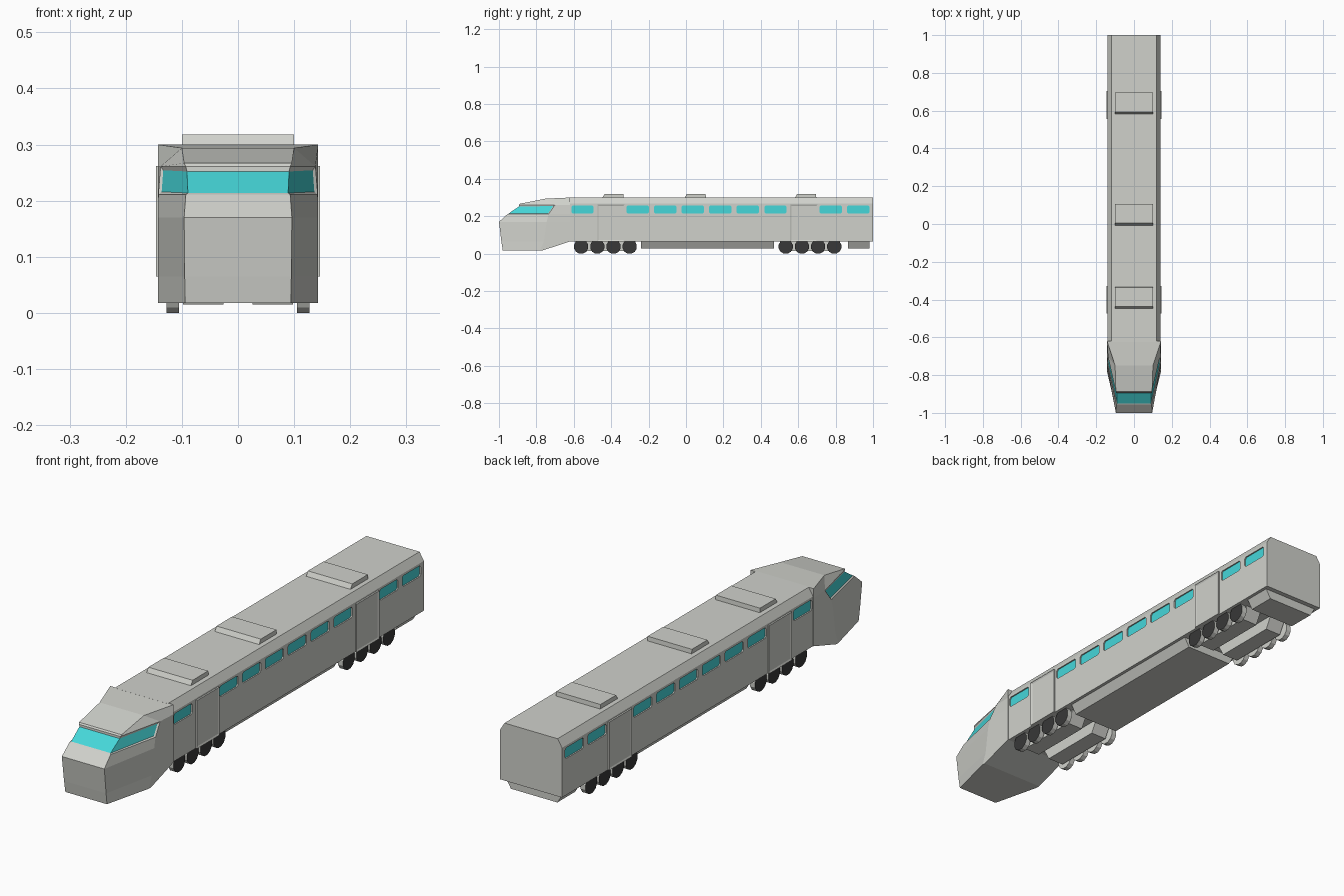
import bpy, bmesh, math
from mathutils import Matrix

if "Cube" in bpy.data.objects:
    bpy.data.objects.remove(bpy.data.objects["Cube"])


def material(name, rgb):
    m = bpy.data.materials.new(name)
    m.diffuse_color = (*rgb, 1)
    m.use_nodes = True
    m.node_tree.nodes["Principled BSDF"].inputs["Base Color"].default_value = m.diffuse_color
    return m


GREY = material("light_grey", (0.63, 0.64, 0.60))
GLASS = material("cyan_glass", (0.06, 0.68, 0.70))
DARK = material("dark_wheel", (0.04, 0.04, 0.04))


def finish(name, bm, *mats):
    bmesh.ops.recalc_face_normals(bm, faces=bm.faces)
    mesh = bpy.data.meshes.new(name)
    bm.to_mesh(mesh)
    bm.free()
    for m in mats:
        mesh.materials.append(m)
    ob = bpy.data.objects.new(name, mesh)
    bpy.context.collection.objects.link(ob)
    return ob


def loft(bm, rings):
    """Skin a list of equal-length closed rings and cap both ends."""
    vs = [[bm.verts.new(p) for p in r] for r in rings]
    n = len(vs[0])
    for a, b in zip(vs, vs[1:]):
        for i in range(n):
            j = (i + 1) % n
            bm.faces.new((a[i], a[j], b[j], b[i]))
    bm.faces.new(vs[0])
    bm.faces.new(vs[-1])


def rect(x0, x1, y0, y1, z):
    return [(x0, y0, z), (x1, y0, z), (x1, y1, z), (x0, y1, z)]


def block(name, bottom, z0, top, z1):
    """Box whose top and bottom rectangles may differ."""
    bm = bmesh.new()
    loft(bm, [rect(*bottom, z0), rect(*top, z1)])
    return finish(name, bm, GREY)


def window_ring(x, y0, y1, z0=0.214, z1=0.258, c=0.007):
    return [(x, y0 + c, z0), (x, y1 - c, z0), (x, y1, z0 + c), (x, y1, z1 - c),
            (x, y1 - c, z1), (x, y0 + c, z1), (x, y0, z1 - c), (x, y0, z0 + c)]


# Carriage body: chamfered section pulled along y
bm = bmesh.new()
section = [(-0.14, 0.065), (0.14, 0.065), (0.14, 0.268),
           (0.12, 0.30), (-0.12, 0.30), (-0.14, 0.268)]
loft(bm, [[(x, y, z) for x, z in section] for y in (-0.625, 1.0)])
body = finish("carriage_body", bm, GREY)

# Side windows: recesses cut in the body, with glass set inside
starts = [-0.613, -0.318, -0.171, -0.024, 0.123, 0.271, 0.419, 0.714, 0.861]
cut, glass = bmesh.new(), bmesh.new()
for y in starts:
    for s in (-1, 1):
        loft(cut, [window_ring(s * x, y, y + 0.119) for x in (0.133, 0.16)])
        loft(glass, [window_ring(s * x, y, y + 0.119) for x in (0.128, 0.1345)])
cutter = finish("window_cutter", cut, GREY)
cutter.hide_render = True
finish("side_windows", glass, GLASS)
mod = body.modifiers.new("window_recesses", 'BOOLEAN')
mod.operation, mod.solver, mod.object = 'DIFFERENCE', 'EXACT', cutter
bpy.context.view_layer.objects.active = body
bpy.ops.object.modifier_apply(modifier=mod.name)
bpy.data.objects.remove(cutter)

# Nose: levels of (x, y, z) for the front corner, side corner and rear corner
levels = [
    [(0.094, -0.980, 0.018), (0.143, -0.780, 0.018), (0.143, -0.765, 0.018)],
    [(0.095, -0.987, 0.065), (0.143, -0.760, 0.065), (0.143, -0.620, 0.065)],
    [(0.096, -1.000, 0.170), (0.143, -0.745, 0.170), (0.143, -0.620, 0.170)],
    [(0.093, -0.955, 0.211), (0.142, -0.735, 0.211), (0.143, -0.620, 0.211)],
    [(0.093, -0.893, 0.261), (0.138, -0.700, 0.261), (0.143, -0.620, 0.261)],
    [(0.096, -0.888, 0.267), (0.100, -0.750, 0.294), (0.143, -0.620, 0.300)],
]
bm = bmesh.new()
rings = []
for lv in levels:
    right = [bm.verts.new(p) for p in lv]
    left = [bm.verts.new((-x, y, z)) for x, y, z in lv]
    rings.append(right + left[::-1])
panes = []
for k, (a, b) in enumerate(zip(rings, rings[1:])):
    for i in range(6):
        j = (i + 1) % 6
        f = bm.faces.new((a[i], a[j], b[j], b[i]))
        if k == 3 and i in (0, 4, 5):
            panes.append(f)
bm.faces.new(rings[0])
t = rings[-1]
bm.faces.new((t[0], t[1], t[4], t[5]))
bm.faces.new((t[1], t[2], t[3], t[4]))
bmesh.ops.recalc_face_normals(bm, faces=bm.faces)
# Wraparound windscreen sunk into the nose
bmesh.ops.inset_region(bm, faces=panes, thickness=0.006, depth=-0.004,
                       use_even_offset=True)
for f in panes:
    f.material_index = 1
finish("nose", bm, GREY, GLASS)

# Doors: raised frame with a sunken panel
for y in (-0.474, 0.557):
    for s in (-1, 1):
        bm = bmesh.new()
        y1 = y + 0.146
        loft(bm, [[(s * x, y, 0.065), (s * x, y1, 0.065),
                   (s * x, y1, 0.262), (s * x, y, 0.262)] for x in (0.13, 0.1465)])
        bmesh.ops.recalc_face_normals(bm, faces=bm.faces)
        outer = [f for f in bm.faces if f.normal.x * s > 0.9]
        bmesh.ops.inset_region(bm, faces=outer, thickness=0.010, depth=-0.003)
        finish("door", bm, GREY)

# Roof units with a sloped front
for y in (-0.45, -0.01, 0.58):
    block("roof_unit", (-0.1, 0.1, y, y + 0.117), 0.295,
          (-0.1, 0.1, y + 0.014, y + 0.115), 0.318)

# Underfloor equipment, narrower at the bottom
for y0, y1 in ((-0.24, 0.47), (0.865, 0.98)):
    block("underfloor_box", (-0.105, 0.105, y0, y1), 0.028,
          (-0.13, 0.13, y0, y1), 0.07)

# Bogies: two side beams and four wheels per side
for yc in (-0.431, 0.663):
    for s in (-1, 1):
        xa, xb = sorted((s * 0.026, s * 0.098))
        block("bogie_beam", (xa, xb, yc - 0.135, yc + 0.135), 0.015,
              (xa, xb, yc - 0.165, yc + 0.165), 0.07)
        for k in (-1.5, -0.5, 0.5, 1.5):
            bm = bmesh.new()
            bmesh.ops.create_cone(bm, cap_ends=True, segments=12, radius1=0.039,
                                  radius2=0.039, depth=0.022)
            bmesh.ops.transform(bm, verts=bm.verts, matrix=Matrix.Translation(
                (s * 0.1165, yc + k * 0.0865, 0.0377))
                @ Matrix.Rotation(math.pi / 2, 4, 'Y')
                @ Matrix.Rotation(math.pi / 12, 4, 'Z'))
            bm.normal_update()
            for f in bm.faces:      # dark outer disc
                f.material_index = 1 if f.normal.x * s > 0.9 else 0
            finish("wheel", bm, GREY, DARK)
